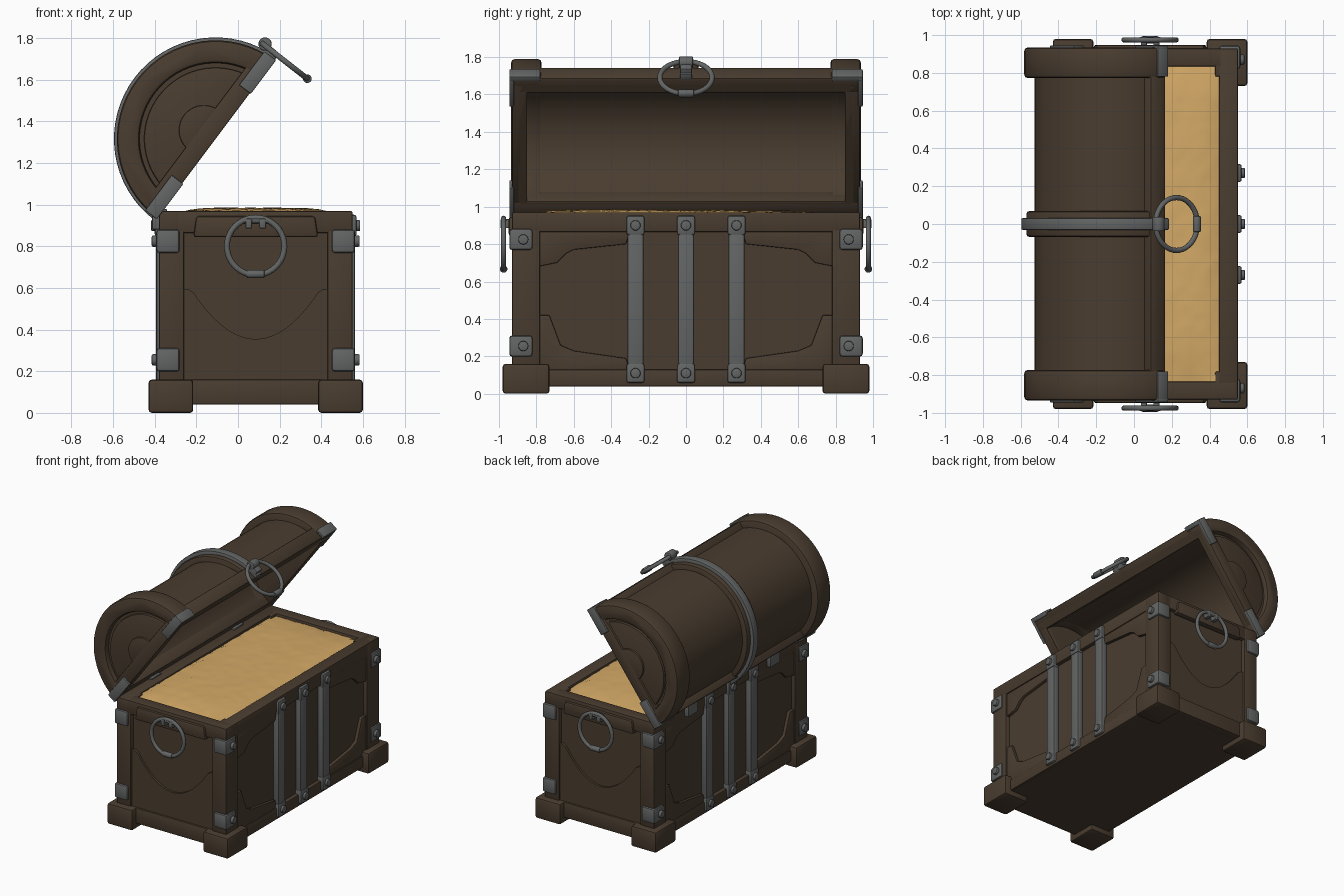
import bpy, bmesh, math, random
from mathutils import Matrix, Vector

if "Cube" in bpy.data.objects:
    bpy.data.objects.remove(bpy.data.objects["Cube"])

random.seed(4)
CX = 0.085                      # body centre in x
HX, HZ = -0.39, 0.94            # lid hinge
C, S = 0.6, 0.8                 # lid opening direction


def material(name, col):
    m = bpy.data.materials.new(name)
    m.diffuse_color = (*col, 1)
    m.use_nodes = True
    m.node_tree.nodes["Principled BSDF"].inputs["Base Color"].default_value = m.diffuse_color
    return m


WOOD = material("dark wood", (0.068, 0.046, 0.029))
METAL = material("grey iron", (0.125, 0.13, 0.128))
GOLD = material("gold", (0.66, 0.40, 0.135))


def finish(bm, name, mat, bevel=0.0, seg=2):
    bmesh.ops.recalc_face_normals(bm, faces=bm.faces)
    if bevel:
        edges = [e for e in bm.edges if len(e.link_faces) == 2 and e.calc_face_angle(0) > 0.6]
        bmesh.ops.bevel(bm, geom=edges, offset=bevel, segments=seg, affect='EDGES',
                        profile=0.5, clamp_overlap=True)
    me = bpy.data.meshes.new(name)
    bm.to_mesh(me)
    bm.free()
    me.materials.append(mat)
    ob = bpy.data.objects.new(name, me)
    bpy.context.collection.objects.link(ob)
    bpy.ops.object.select_all(action='DESELECT')
    ob.select_set(True)
    bpy.context.view_layer.objects.active = ob
    bpy.ops.object.shade_smooth_by_angle(angle=math.radians(35))
    return ob


def prism(name, pts, t0, t1, mat, axis='y', bevel=0.0):
    """Extrude a 2D outline (x,z) along y, or (y,z) along x."""
    bm = bmesh.new()
    mk = (lambda p, t: (p[0], t, p[1])) if axis == 'y' else (lambda p, t: (t, p[0], p[1]))
    a = [bm.verts.new(mk(p, t0)) for p in pts]
    b = [bm.verts.new(mk(p, t1)) for p in pts]
    bm.faces.new(a)
    bm.faces.new(b[::-1])
    for i in range(len(pts)):
        j = (i + 1) % len(pts)
        bm.faces.new((a[i], b[i], b[j], a[j]))
    return finish(bm, name, mat, bevel)


def box(name, x0, x1, y0, y1, z0, z1, mat, bevel=0.008):
    return prism(name, [(x0, z0), (x1, z0), (x1, z1), (x0, z1)], y0, y1, mat, 'y', bevel)


def rod(name, loc, direction, r, depth, mat=METAL, bevel=0.006):
    bm = bmesh.new()
    rot = Vector(direction).to_track_quat('Z', 'Y').to_matrix().to_4x4()
    bmesh.ops.create_cone(bm, cap_ends=True, segments=20, radius1=r, radius2=r, depth=depth,
                          matrix=Matrix.Translation(loc) @ rot)
    return finish(bm, name, mat, bevel)


def ring(name, loc, rot, major=0.138, minor=0.014):
    bpy.ops.mesh.primitive_torus_add(location=loc, rotation=rot, major_radius=major,
                                     minor_radius=minor, major_segments=40, minor_segments=10)
    ob = bpy.context.object
    ob.name = name
    ob.data.materials.append(METAL)
    bpy.ops.object.shade_smooth()


def lid(pts):
    """Lid coordinates: u along the opening, v away from it."""
    return [(HX + u * C - v * S, HZ + u * S + v * C) for u, v in pts]


def arc(r, a0=0, a1=180, n=32, u=0.47, v=0.0):
    return [(u + r * math.cos(math.radians(a0 + (a1 - a0) * i / n)),
             v + r * math.sin(math.radians(a0 + (a1 - a0) * i / n))) for i in range(n + 1)]


def half_ring(r0, r1):
    return lid(arc(r1) + arc(r0)[::-1])


def quad(u0, u1, v0, v1):
    return lid([(u0, v0), (u1, v0), (u1, v1), (u0, v1)])


# Body core and interior floor
box("body_core", CX - 0.435, CX + 0.435, -0.9, 0.9, 0.04, 0.90, WOOD, 0)

# Treasure heap
bm = bmesh.new()
bmesh.ops.create_grid(bm, x_segments=24, y_segments=48, size=1)
for v in bm.verts:
    x, y = v.co.x, v.co.y
    hump = (1 - x ** 6) * (1 - y ** 6)
    v.co = (CX + x * 0.37, y * 0.835,
            0.955 + 0.026 * hump - 0.006 * y + random.uniform(-0.003, 0.003))
finish(bm, "gold_heap", GOLD)

for s in (-1, 1):
    # Top rim and bottom rails
    box("side_rim", CX + s * 0.365, CX + s * 0.465, -0.93, 0.93, 0.865, 0.97, WOOD)
    box("end_rim", CX - 0.46, CX + 0.46, s * 0.835, s * 0.93, 0.865, 0.97, WOOD)
    box("side_bottom_rail", CX + s * 0.40, CX + s * 0.465, -0.93, 0.93, 0.04, 0.13, WOOD)
    box("end_bottom_rail", CX - 0.46, CX + 0.46, s * 0.86, s * 0.93, 0.04, 0.16, WOOD)

    # Curved lower panel on each end
    top = [(d, 0.355 + 0.24 * min(1, abs(d) / 0.31) ** 2)
           for d in [0.35 - 0.7 * i / 28 for i in range(29)]]
    prism("end_swoop_panel", [(CX + d, z) for d, z in [(-0.35, 0.15), (0.35, 0.15)] + top],
          s * 0.89, s * 0.917, WOOD)

    # Handle block, ring and fittings
    prism("handle_block", [(CX - 0.30, 0.845), (CX + 0.30, 0.845), (CX + 0.285, 0.945),
                           (CX - 0.285, 0.945)], s * 0.90, s * 0.948, WOOD, 'y', 0.012)
    ring("end_handle_ring", (CX, s * 0.975, 0.80), (math.pi / 2, 0, 0))
    rod("handle_ring_sleeve", (CX, s * 0.975, 0.667), (1, 0, 0), 0.02, 0.085)
    for k in (-0.033, 0.033):
        box("handle_knuckle", CX + k - 0.016, CX + k + 0.016, s * 0.94, s * 0.993,
            0.885, 0.935, METAL)
    rod("handle_pin", (CX, s * 0.975, 0.925), (1, 0, 0), 0.014, 0.12)

    # Straps on the long sides
    for y in (-0.27, 0, 0.27):
        xs = CX + s * 0.43, CX + s * 0.478
        box("side_strap", xs[0], xs[1], y - 0.043, y + 0.043, 0.07, 0.95, METAL, 0.01)
        for z in (0.11, 0.90):
            box("strap_pad", xs[0], CX + s * 0.485, y - 0.048, y + 0.048,
                z - 0.052, z + 0.052, METAL, 0.012)
            rod("strap_bolt", (CX + s * 0.487, y, z), (s, 0, 0), 0.027, 0.03)

    # Hinges on the back
    box("hinge", -0.412, -0.34, s * 0.5 - 0.06, s * 0.5 + 0.06, 0.88, 0.98, METAL)

    for t in (-1, 1):
        # Corner post and foot
        box("corner_post", CX + s * 0.345, CX + s * 0.465, t * 0.78, t * 0.93, 0.10, 0.968, WOOD)
        box("foot", CX + s * 0.30, CX + s * 0.515, t * 0.73, t * 0.98, 0, 0.16, WOOD, 0.016)
        # Panel corner brackets
        up = [(0.79, 0.87), (0.30, 0.87), (0.32, 0.80), (0.60, 0.77), (0.64, 0.75),
              (0.69, 0.70), (0.79, 0.68)]
        low = [(0.79, 0.12), (0.30, 0.12), (0.32, 0.19), (0.60, 0.23), (0.67, 0.26),
               (0.73, 0.42), (0.79, 0.42)]
        for part in (up, low):
            prism("panel_bracket", [(t * y, z) for y, z in part],
                  CX + s * 0.42, CX + s * 0.458, WOOD, 'x', 0.006)
        # Iron corner plates with bolts
        for z in (0.255, 0.825):
            box("corner_plate", CX + s * 0.365, CX + s * 0.478, t * 0.82, t * 0.945,
                z - 0.057, z + 0.057, METAL, 0.016)
            rod("corner_bolt", (CX + s * 0.482, t * 0.87, z), (s, 0, 0), 0.027, 0.035)

# Lid barrel and long edge rails
prism("lid_barrel", half_ring(0.37, 0.42), -0.88, 0.88, WOOD)
prism("lid_front_rail", quad(0.83, 0.932, 0, 0.10), -0.93, 0.93, WOOD, 'y', 0.01)
prism("lid_back_rail", quad(0.008, 0.11, 0, 0.10), -0.93, 0.93, WOOD, 'y', 0.01)
# Centre rib and iron band
prism("lid_centre_rib", half_ring(0.39, 0.462), -0.068, 0.068, WOOD, 'y', 0.014)
prism("lid_centre_band", half_ring(0.45, 0.488), -0.031, 0.031, METAL, 'y', 0.006)

for s in (-1, 1):
    # Lid ends: rib, recessed disc, raised panel, rail and boss
    prism("lid_end_rib", half_ring(0.365, 0.474), s * 0.772, s * 0.935, WOOD, 'y', 0.02)
    prism("lid_end_disc", lid(arc(0.40)), s * 0.85, s * 0.895, WOOD)
    prism("lid_end_panel", lid(arc(0.343)), s * 0.88, s * 0.914, WOOD, 'y', 0.008)
    prism("lid_end_rail", quad(0.05, 0.89, 0, 0.09), s * 0.85, s * 0.93, WOOD, 'y', 0.006)
    prism("lid_end_boss", lid(arc(0.12, v=0.07, n=20)), s * 0.88, s * 0.929, WOOD, 'y', 0.006)
    # Iron lid corners
    for a, b, c in ((0.745, 0.948, 0.915), (0.205, -0.008, 0.025)):
        prism("lid_corner_side", quad(a, b, -0.006, 0.065), s * 0.92, s * 0.945, METAL, 'y', 0.006)
        prism("lid_corner_edge", quad(c, b, -0.006, 0.065), s * 0.78, s * 0.944, METAL, 'y', 0.006)

# Lid clasp ring
ring("lid_ring", (0.225, 0, 1.69), (0, math.radians(38), 0), 0.14, 0.014)
rod("lid_ring_sleeve", (0.333, 0, 1.606), (0, 1, 0), 0.021, 0.085)
prism("lid_clasp", quad(0.90, 0.985, 0.015, 0.085), -0.033, 0.033, METAL, 'y', 0.01)
rod("lid_clasp_pin", (0.13, 0, 1.772), (0, 1, 0), 0.032, 0.075)
